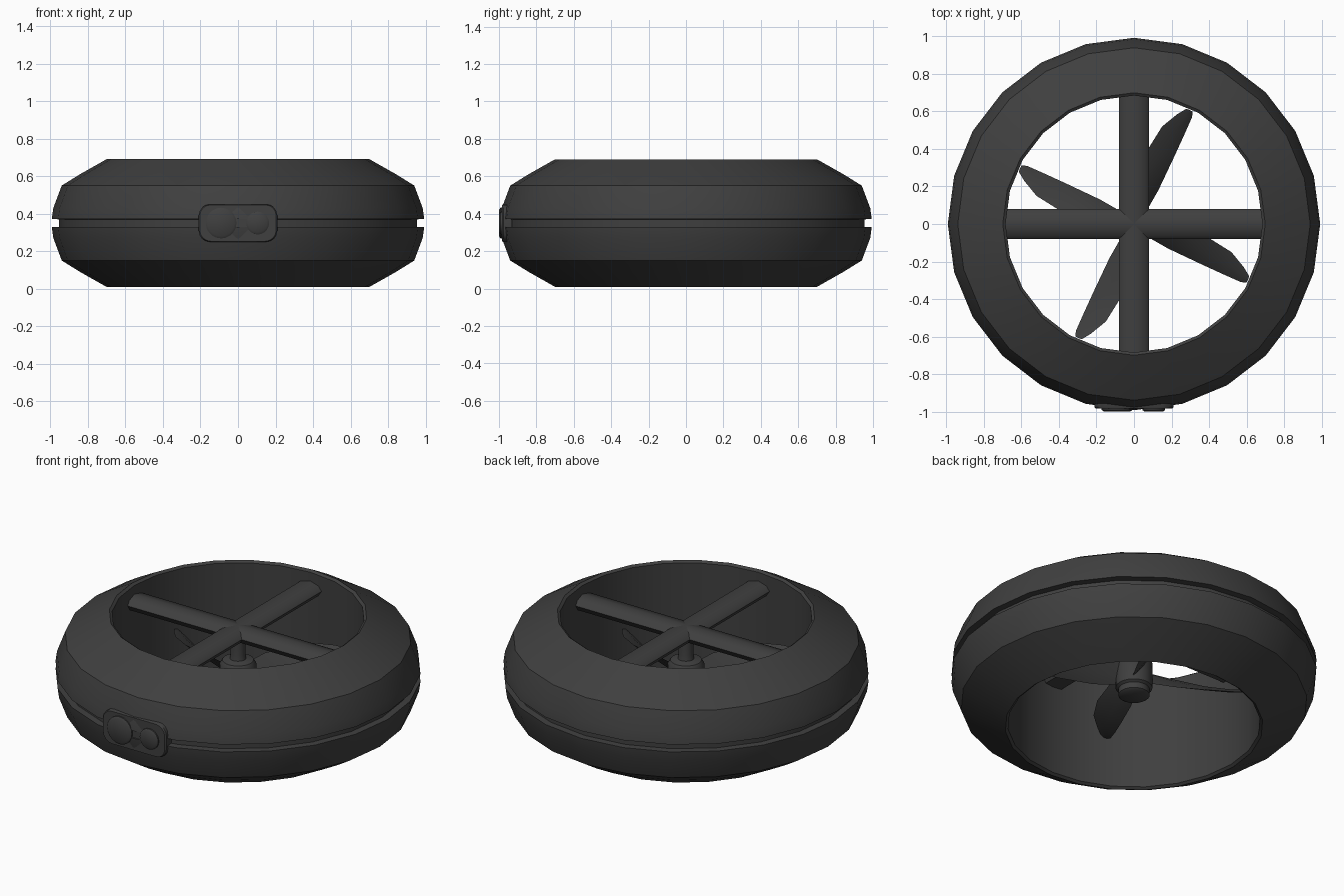
import bpy, bmesh, math
from mathutils import Matrix, Vector

cube = bpy.data.objects.get("Cube")
if cube:
    bpy.data.objects.remove(cube, do_unlink=True)

mat = bpy.data.materials.new("charcoal plastic")
mat.use_nodes = True
CHARCOAL = (0.05, 0.05, 0.05, 1)
mat.diffuse_color = CHARCOAL
mat.node_tree.nodes["Principled BSDF"].inputs["Base Color"].default_value = CHARCOAL


def finish(name, bm, angle=35):
    bmesh.ops.recalc_face_normals(bm, faces=bm.faces)
    mesh = bpy.data.meshes.new(name)
    bm.to_mesh(mesh)
    bm.free()
    mesh.materials.append(mat)
    ob = bpy.data.objects.new(name, mesh)
    bpy.context.collection.objects.link(ob)
    bpy.ops.object.select_all(action="DESELECT")
    ob.select_set(True)
    bpy.context.view_layer.objects.active = ob
    bpy.ops.object.shade_smooth_by_angle(angle=math.radians(angle))
    return ob


def lathe(name, profile, sides, closed=False, matrix=Matrix()):
    """Turn an (r, z) profile around the z axis."""
    bm = bmesh.new()
    rings = []
    for i in range(sides):
        a = math.tau * i / sides
        rings.append([bm.verts.new((r * math.cos(a), r * math.sin(a), z)) for r, z in profile])
    n = len(profile)
    for i in range(sides):
        p, q = rings[i], rings[(i + 1) % sides]
        for j in range(n if closed else n - 1):
            k = (j + 1) % n
            bm.faces.new((p[j], q[j], q[k], p[k]))
    if not closed:
        bm.faces.new([r[0] for r in rings])
        bm.faces.new([r[-1] for r in rings])
    bm.transform(matrix)
    return finish(name, bm)


def loft(name, sections, angle=35):
    """Skin a list of equal-length point loops and cap the ends."""
    bm = bmesh.new()
    loops = [[bm.verts.new(p) for p in s] for s in sections]
    n = len(loops[0])
    for a, b in zip(loops, loops[1:]):
        for j in range(n):
            k = (j + 1) % n
            bm.faces.new((a[j], a[k], b[k], b[j]))
    bm.faces.new(loops[0])
    bm.faces.new(loops[-1])
    return finish(name, bm, angle)


# Duct ring: rounded outside, straight inside, groove round the middle
MID = 0.35
half = [(0.955, 0.02), (0.993, 0.022), (0.985, 0.08), (0.94, 0.2), (0.84, 0.262), (0.7, 0.341), (0.685, 0.33)]
ring = [(r, MID - z) for r, z in reversed(half)] + [(r, MID + z) for r, z in half]
lathe("duct_ring", ring, 24, closed=True)

# Crossed support struts with a low ridge on top
section = [(-0.08, 0.59), (-0.06, 0.615), (0, 0.628), (0.06, 0.615), (0.08, 0.59), (0.055, 0.555), (-0.055, 0.555)]
for i in range(2):
    turn = Matrix.Rotation(math.pi / 2 * i, 4, "Z")
    loft(f"support_strut_{i + 1}", [[turn @ Vector((x, y, z)) for y, z in section] for x in (-0.69, 0.69)], 45)

# Motor hub, hanging from the struts
hub = [(0.07, 0.19), (0.085, 0.2), (0.085, 0.235), (0.1, 0.245), (0.1, 0.395),
       (0.085, 0.42), (0.045, 0.43), (0.04, 0.46), (0.04, 0.57)]
lathe("motor_hub", hub, 24)

# Four swept, pitched blades: leading point, trailing point, thickness
stations = [((0.05, 0.04), (0.0, 0.07), 0.03, 0.05),
            ((0.13, 0.18), (0.02, 0.22), 0.03, 0.06),
            ((0.215, 0.36), (0.075, 0.40), 0.025, 0.05),
            ((0.27, 0.48), (0.15, 0.52), 0.02, 0.04),
            ((0.31, 0.57), (0.23, 0.585), 0.016, 0.025),
            ((0.312, 0.6), (0.28, 0.615), 0.012, 0.01)]
for i in range(4):
    turn = Matrix.Rotation(math.pi / 2 * i, 4, "Z")
    loops = []
    for lead, trail, thick, pitch in stations:
        a = Vector((*lead, 0.32 - pitch))
        b = Vector((*trail, 0.32 + pitch))
        up = Vector((0, 0, thick / 2))
        mid = a.lerp(b, 0.45)
        loops.append([turn @ p for p in (a, mid - up, b, mid + up)])
    loft(f"rotor_blade_{i + 1}", loops, 50)

# Sensor plate on the front, with rounded corners
corner, steps = 0.06, 5
outline = []
for cx, cz, start in ((1, 1, 0), (-1, 1, 90), (-1, -1, 180), (1, -1, 270)):
    for s in range(steps):
        a = math.radians(start + 90 * s / (steps - 1))
        outline.append((cx * (0.21 - corner) + corner * math.cos(a), cz * (0.1 - corner) + corner * math.sin(a)))
loft("sensor_plate", [[(x * k, y, MID + z * k) for x, z in outline]
                      for y, k in ((-0.93, 1), (-0.977, 1), (-0.984, 0.97))])

# Two round lenses on the plate
for name, x, r in (("large_lens", -0.09, 0.082), ("small_lens", 0.105, 0.061)):
    place = Matrix.Translation((x, 0, MID)) @ Matrix.Rotation(math.pi / 2, 4, "X")
    lathe(name, [(r, 0.95), (r, 0.992), (r - 0.012, 1.0)], 20, matrix=place)
